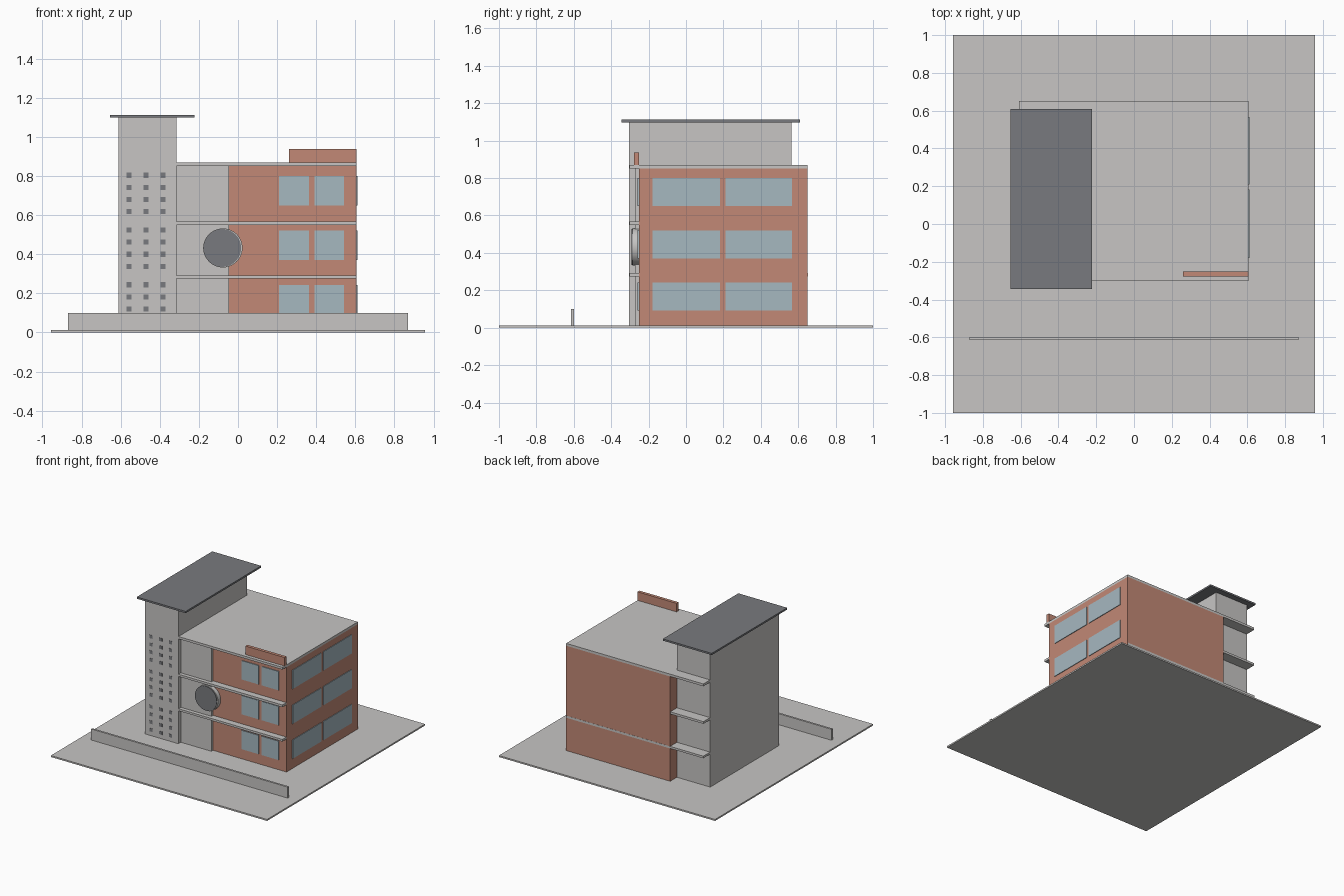
import bpy
import bmesh
import math
from mathutils import Matrix, Vector

cube = bpy.data.objects.get("Cube")
if cube:
    bpy.data.objects.remove(cube, do_unlink=True)


def material(name, r, g, b):
    m = bpy.data.materials.new(name)
    m.use_nodes = True
    m.diffuse_color = (r, g, b, 1)
    m.node_tree.nodes["Principled BSDF"].inputs["Base Color"].default_value = (r, g, b, 1)
    return m


CONCRETE = material("pale_concrete", 0.57, 0.56, 0.55)
BRICK = material("brick", 0.54, 0.25, 0.18)
GLASS = material("blue_glass", 0.38, 0.48, 0.53)
SLATE = material("dark_slate", 0.19, 0.195, 0.21)


def finish(name, bm, mat):
    mesh = bpy.data.meshes.new(name)
    bm.to_mesh(mesh)
    bm.free()
    mesh.materials.append(mat)
    obj = bpy.data.objects.new(name, mesh)
    bpy.context.collection.objects.link(obj)
    return obj


def add_box(bm, x, y, z):
    """Add a box given its (min, max) span on each axis."""
    size = Vector([s[1] - s[0] for s in (x, y, z)])
    mid = Vector([(s[0] + s[1]) / 2 for s in (x, y, z)])
    bmesh.ops.create_cube(bm, size=1, matrix=Matrix.Translation(mid) @ Matrix.Diagonal(size).to_4x4())


def box(name, mat, x, y, z):
    bm = bmesh.new()
    add_box(bm, x, y, z)
    return finish(name, bm, mat)


def disc(name, mat, x, z, radius, y):
    """Upright disc facing the front."""
    bm = bmesh.new()
    place = Matrix.Translation((x, (y[0] + y[1]) / 2, z)) @ Matrix.Rotation(math.pi / 2, 4, "X")
    bmesh.ops.create_cone(bm, cap_ends=True, segments=48, radius1=radius, radius2=radius,
                          depth=y[1] - y[0], matrix=place)
    for f in bm.faces:
        f.smooth = len(f.verts) == 4
    for e in bm.edges:
        e.smooth = all(len(f.verts) == 4 for f in e.link_faces)
    return finish(name, bm, mat)


GROUND = 0.012
FRONT, BACK = -0.303, 0.65
LEFT, RIGHT = 0.606, -0.61
TOWER_EDGE = -0.315
BRICK_FRONT = -0.252

# Site
box("ground_plate", CONCRETE, (-0.957, 0.957), (-1, 1), (0, GROUND))
box("garden_wall", CONCRETE, (-0.87, 0.87), (-0.614, -0.598), (GROUND, 0.1))

# Main block, front panel and parapet
box("brick_block", BRICK, (TOWER_EDGE, LEFT), (BRICK_FRONT, BACK), (GROUND, 0.851))
box("front_panel", CONCRETE, (TOWER_EDGE, -0.045), (-0.273, BRICK_FRONT), (GROUND, 0.851))
box("roof_parapet", BRICK, (0.26, LEFT), (-0.277, BRICK_FRONT), (0.87, 0.938))

# Floor slabs and roof slab
box("lower_slab", CONCRETE, (RIGHT + 0.001, LEFT - 0.001), (FRONT, BACK + 0.001), (0.275, 0.292))
box("middle_slab", CONCRETE, (RIGHT + 0.001, LEFT - 0.001), (FRONT, BACK - 0.001), (0.55, 0.568))
box("roof_slab", CONCRETE, (RIGHT + 0.001, LEFT), (FRONT, BACK), (0.851, 0.87))

# Stair tower with overhanging roof
box("tower", CONCRETE, (RIGHT, TOWER_EDGE), (FRONT - 0.001, 0.565), (GROUND, 1.098))
box("tower_roof", SLATE, (-0.655, -0.222), (-0.345, 0.61), (1.098, 1.112))

# Windows on each storey
front_panes, side_panes, peepholes = bmesh.new(), bmesh.new(), bmesh.new()
for floor in range(3):
    sill = 0.092 + 0.279 * floor
    for x in ((0.21, 0.363), (0.39, 0.541)):
        add_box(front_panes, x, (BRICK_FRONT - 0.006, BRICK_FRONT + 0.002), (sill, sill + 0.151))
    for y in ((-0.18, 0.182), (0.21, 0.567)):
        add_box(side_panes, (LEFT - 0.002, LEFT + 0.005), y, (sill, sill + 0.15))
    for row in range(4):
        z = 0.058 + 0.28 * floor + 0.062 * row
        for column in range(3):
            x = -0.558 + 0.0875 * column
            add_box(peepholes, (x - 0.013, x + 0.013), (FRONT - 0.003, FRONT + 0.001),
                    (z - 0.013, z + 0.013))
finish("front_windows", front_panes, GLASS)
finish("side_windows", side_panes, GLASS)
finish("tower_windows", peepholes, SLATE)

# Round window with its rim
disc("round_window_rim", CONCRETE, -0.077, 0.432, 0.1, (-0.286, -0.25))
disc("round_window", SLATE, -0.081, 0.432, 0.097, (-0.291, -0.285))
